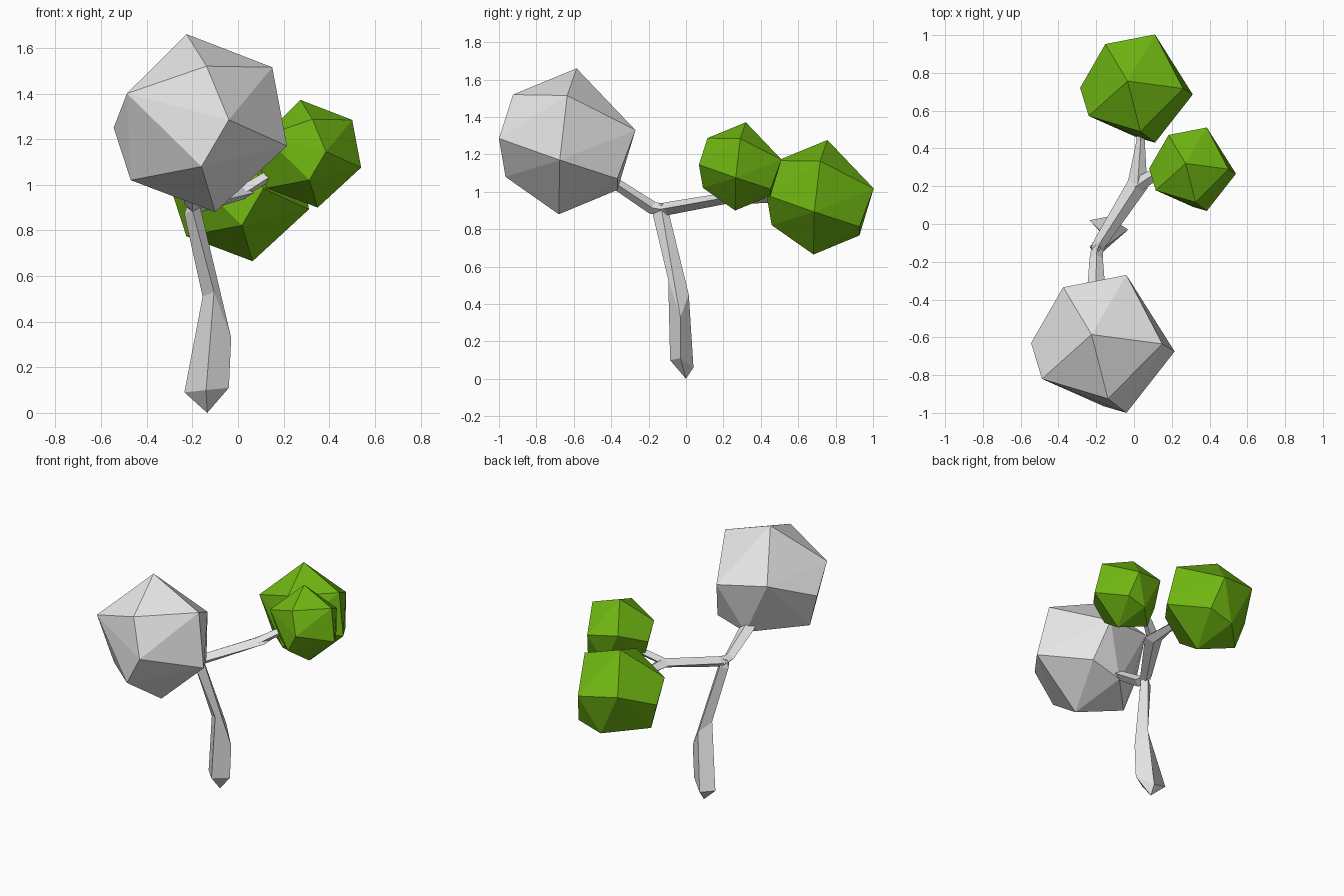
import bpy, bmesh
from mathutils import Vector

if "Cube" in bpy.data.objects:
    bpy.data.objects.remove(bpy.data.objects["Cube"])


def material(name, rgb):
    m = bpy.data.materials.new(name)
    m.diffuse_color = (*rgb, 1)
    m.use_nodes = True
    m.node_tree.nodes["Principled BSDF"].inputs["Base Color"].default_value = m.diffuse_color
    return m


GREY = material("pale grey", (0.8, 0.8, 0.8))
GREEN = material("leaf green", (0.16, 0.47, 0.006))


def finish(bm, name, mat):
    bmesh.ops.recalc_face_normals(bm, faces=bm.faces[:])
    me = bpy.data.meshes.new(name)
    bm.to_mesh(me)
    bm.free()
    me.materials.append(mat)
    ob = bpy.data.objects.new(name, me)
    bpy.context.collection.objects.link(ob)
    return ob


# Faceted leaf clump: one irregular boulder shape, reused at three sizes
CLUMP_CENTRE = Vector((-0.165, -0.635, 1.27))
CLUMP = [
    (-0.225, -0.585, 1.66),                                              # top
    (0.15, -0.635, 1.515), (-0.138, -0.925, 1.52), (-0.487, -0.82, 1.40),
    (-0.375, -0.335, 1.38), (-0.04, -0.27, 1.33),                        # upper ring
    (0.215, -0.675, 1.17), (-0.04, -1.0, 1.285), (-0.545, -0.63, 1.25),
    (-0.16, -0.965, 1.08), (-0.47, -0.66, 1.02), (-0.19, -0.367, 1.01),
    (0.02, -0.367, 1.07),                                                # lower ring
    (-0.10, -0.68, 0.88),                                                # bottom
]


def leaf_clump(name, centre, scale, mat):
    bm = bmesh.new()
    for p in CLUMP:
        bm.verts.new((Vector(p) - CLUMP_CENTRE) * scale + Vector(centre))
    bmesh.ops.convex_hull(bm, input=bm.verts[:])
    return finish(bm, name, mat)


def loft(name, rings, tip=None):
    """Skin four-cornered rings; start is a pointed tip or a flat cap."""
    bm = bmesh.new()
    vs = [[bm.verts.new(p) for p in r] for r in rings]
    for a, b in zip(vs, vs[1:]):
        for i in range(4):
            j = (i + 1) % 4
            bm.faces.new((a[i], a[j], b[j], b[i]))
    bm.faces.new(vs[-1])
    if tip:
        t = bm.verts.new(tip)
        for i in range(4):
            bm.faces.new((t, vs[0][i], vs[0][(i + 1) % 4]))
    else:
        bm.faces.new(vs[0][::-1])
    return finish(bm, name, GREY)


def branch(name, path):
    """Four-sided branch; each path entry is (point, half width, half height)."""
    pts = [Vector(p) for p, w, h in path]
    rings = []
    for i, (p, w, h) in enumerate(path):
        d = (pts[min(i + 1, len(pts) - 1)] - pts[max(i - 1, 0)]).normalized()
        side = d.cross(Vector((0, 0, 1))).normalized()
        up = side.cross(d)
        rings.append([pts[i] + side * w, pts[i] + up * h,
                      pts[i] - side * w, pts[i] - up * h])
    return loft(name, rings)


# Leaf clumps
leaf_clump("large_grey_clump", CLUMP_CENTRE, 1.0, GREY)
leaf_clump("rear_green_clump", (0.013, 0.717, 0.971), 0.785, GREEN)
leaf_clump("side_green_clump", (0.31, 0.29, 1.136), 0.605, GREEN)

# Trunk with a pointed foot, narrowing and leaning to the fork
loft("trunk", [
    [(-0.235, 0.02, 0.09), (-0.14, -0.085, 0.10), (-0.04, -0.03, 0.11), (-0.13, 0.04, 0.06)],
    [(-0.155, -0.06, 0.51), (-0.105, -0.095, 0.53), (-0.03, -0.03, 0.33), (-0.10, 0.015, 0.45)],
    [(-0.235, -0.12, 0.87), (-0.20, -0.18, 0.89), (-0.165, -0.13, 0.90), (-0.19, -0.09, 0.88)],
    [(-0.22, -0.13, 0.92), (-0.20, -0.16, 0.93), (-0.18, -0.13, 0.94), (-0.19, -0.10, 0.93)],
], tip=(-0.135, 0.0, 0.0))

# Branches
branch("front_branch", [((-0.19, -0.10, 0.90), 0.03, 0.03),
                        ((-0.20, -0.18, 0.915), 0.035, 0.035),
                        ((-0.20, -0.37, 1.04), 0.05, 0.03),
                        ((-0.19, -0.45, 1.09), 0.04, 0.03)])
branch("rear_branch", [((-0.20, -0.15, 0.905), 0.03, 0.03),
                       ((-0.18, -0.10, 0.91), 0.035, 0.035),
                       ((0.02, 0.21, 0.965), 0.055, 0.03),
                       ((0.035, 0.44, 0.965), 0.022, 0.025),
                       ((0.03, 0.56, 0.965), 0.02, 0.02)])
branch("side_branch", [((0.01, 0.20, 0.965), 0.04, 0.025),
                       ((0.12, 0.27, 1.03), 0.03, 0.025),
                       ((0.22, 0.29, 1.08), 0.02, 0.02)])
